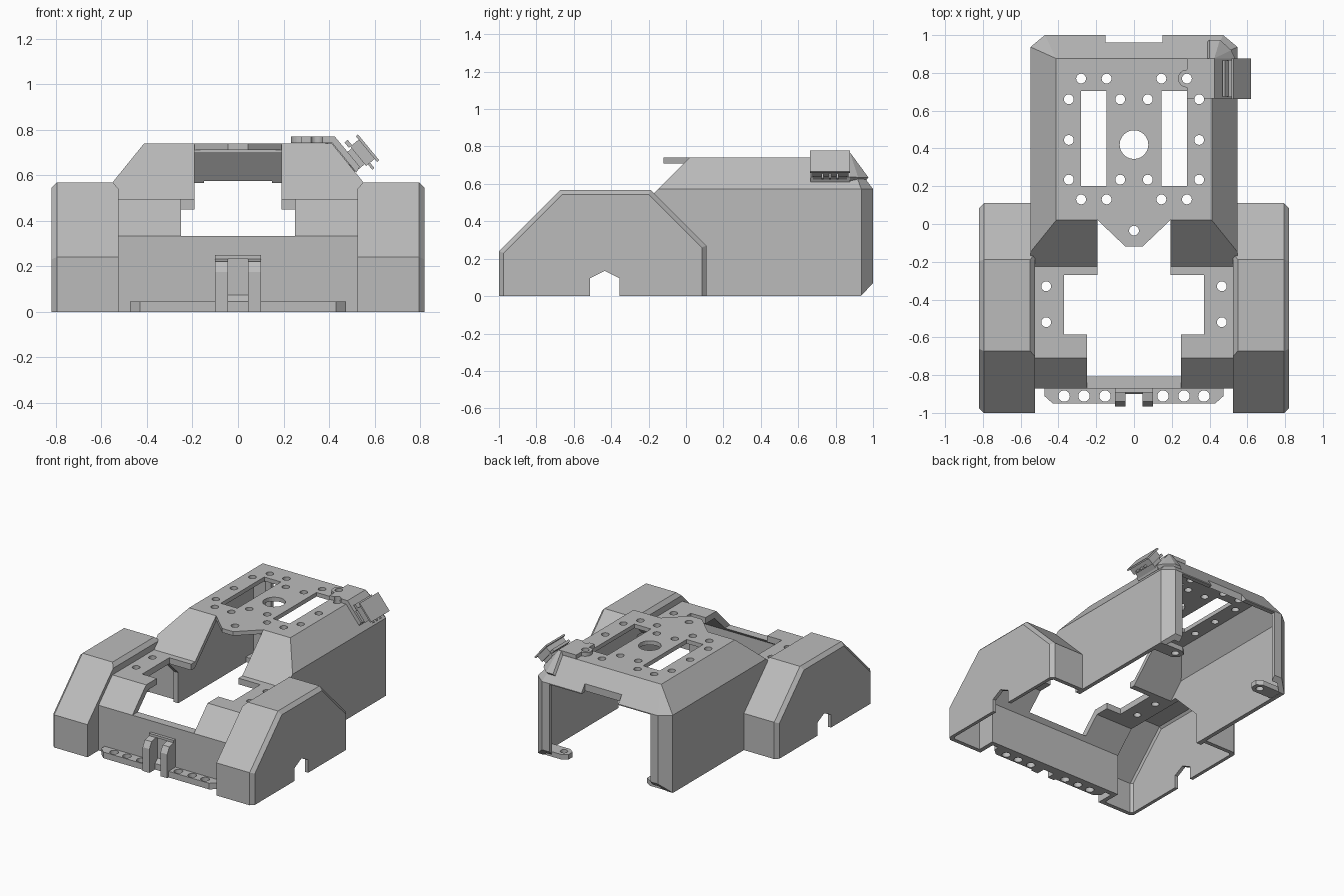
import bpy, bmesh, math
from mathutils import Matrix, Vector

if "Cube" in bpy.data.objects:
    bpy.data.objects.remove(bpy.data.objects["Cube"])

grey = bpy.data.materials.new("plain grey")
grey.use_nodes = True
GREY = (0.5, 0.5, 0.5, 1)
grey.diffuse_color = GREY
grey.node_tree.nodes["Principled BSDF"].inputs["Base Color"].default_value = GREY


def finish(name, bm):
    bmesh.ops.recalc_face_normals(bm, faces=bm.faces)
    me = bpy.data.meshes.new(name)
    bm.to_mesh(me)
    bm.free()
    me.materials.append(grey)
    ob = bpy.data.objects.new(name, me)
    bpy.context.collection.objects.link(ob)
    return ob


def loft(name, rings):
    """Closed solid through matching rings of points."""
    bm = bmesh.new()
    vs = [[bm.verts.new(p) for p in ring] for ring in rings]
    n = len(vs[0])
    for a, b in zip(vs, vs[1:]):
        for i in range(n):
            j = (i + 1) % n
            bm.faces.new((a[i], a[j], b[j], b[i]))
    bm.faces.new(vs[0])
    bm.faces.new(vs[-1])
    return finish(name, bm)


def side_prism(name, profile, x0, x1):
    return loft(name, [[(x, y, z) for y, z in profile] for x in (x0, x1)])


def plan_prism(name, outline, z0, z1):
    return loft(name, [[(x, y, z) for x, y in outline] for z in (z0, z1)])


def box(name, x0, x1, y0, y1, z0, z1):
    return plan_prism(name, [(x0, y0), (x1, y0), (x1, y1), (x0, y1)], z0, z1)


def hull(name, points):
    bm = bmesh.new()
    for p in points:
        bm.verts.new(p)
    bmesh.ops.convex_hull(bm, input=bm.verts)
    bmesh.ops.dissolve_limit(bm, angle_limit=0.01, verts=bm.verts, edges=bm.edges)
    return finish(name, bm)


def drills(name, spots, z0, z1):
    """Upright cylinders (x, y, radius) in one object."""
    bm = bmesh.new()
    for x, y, r in spots:
        bmesh.ops.create_cone(bm, cap_ends=True, segments=24, radius1=r, radius2=r, depth=z1 - z0,
                              matrix=Matrix.Translation((x, y, (z0 + z1) / 2)))
    return finish(name, bm)


def combine(target, tool, op="DIFFERENCE", keep=False):
    mod = target.modifiers.new(op.lower(), "BOOLEAN")
    mod.operation, mod.solver, mod.object = op, "EXACT", tool
    bpy.context.view_layer.objects.active = target
    bpy.ops.object.modifier_apply(modifier=mod.name)
    if not keep:
        bpy.data.objects.remove(tool)


# Outer solids of the cover: rear cabin, low front, two fenders
def cabin(name, d, low):
    """Cabin solid, inset by d, down to height low."""
    pts = []
    k = d * 1.4
    for s in (-1, 1):
        top = 0.74 - d
        pts += [(s * (0.412 - d * 0.45), 0.02 + k - d, top), (s * (0.412 - d * 0.45), 0.876 - d * 0.5, top)]
        waist = 0.572 - d * 0.4
        pts += [(s * (0.548 - d), waist - 0.72 + k, waist)]
        for z in (waist, low):
            pts += [(s * (0.548 - d), 0.937 - d * 0.5, z), (s * (0.472 - d * 0.5), 1 - d, z)]
        for z in (0.495 - d * 1.5, low):
            pts += [(s * (0.548 - d), -0.225 + k - d * 1.5, z)]
    return hull(name, pts)


T = 0.03
body = cabin("body_cover", 0, 0)
front = side_prism("front", [(-.87, 0), (-.87, .333), (-.71, .495), (.04, .495), (.04, 0)], -.535, .535)
combine(body, front, "UNION")


def fender_ring(x, y0, y1, base, side, top, low):
    """Six-sided fender profile; slopes run at 45 degrees."""
    cut = top - side
    rear = y1 - (top - base)
    return [(x, y0, low), (x, y0, side), (x, y0 + cut, top), (x, rear, top), (x, y1, base), (x, y1, low)]


for s in (-1, 1):
    outer = [fender_ring(s * .525, -1, .11, .27, .24, .54, 0),
             fender_ring(s * .55, -1, .11, .27, .24, .568, 0),
             fender_ring(s * .795, -1, .11, .27, .24, .568, 0),
             fender_ring(s * .82, -.975, .085, .26, .23, .543, 0)]
    combine(body, loft("fender", outer), "UNION")

# Hollow out the inside
combine(body, cabin("cabin_hollow", T, -.1))
for s in (-1, 1):
    inner = [fender_ring(s * x, -1 + T + e, .11 - T - e, .255, .228, .538 - e, -.1)
             for x, e in ((.557, 0), (.78, 0), (.795, .015))]
    combine(body, loft("fender_hollow", inner))
combine(body, side_prism("front_hollow", [(-.835, -.1), (-.835, .305), (-.69, .45), (-.18, .45),
                                          (.045, .225), (.045, -.1)], -.6, .6))

# Openings: front bay, cabin front, rear door, rear notch
for x, y0, y1, z0, z1 in [(.25, -1, -.5, .333, 1), (.37, -.585, -.27, .4, 1), (.192, -.4, .02, .3, 1),
                          (.41, .7, 1.2, -.2, .565), (.15, .96, 1.2, .5, .9)]:
    combine(body, box("opening", -x, x, y0, y1, z0, z1))
for s in (-1, 1):
    combine(body, box("roof_slot", s * .145, s * .28, .2, .705, .6, .9))
    combine(body, side_prism("wheel_notch", [(-.513, -.1), (-.513, .095), (-.435, .135), (-.355, .095),
                                             (-.355, -.1)], s * .7, s * .9))
combine(body, side_prism("post_bevel", [(.885, -.054), (1.05, .124), (1.05, -.054)], -.7, .7))

# Mounting holes
R = 0.026
spots = [(0, .42, .076)]
for s in (-1, 1):
    for x, y in [(.28, .77), (.145, .77), (.345, .66), (.073, .66), (.345, .445), (.345, .235),
                 (.073, .235), (.28, .13), (.145, .13), (.465, -.33), (.465, -.52)]:
        spots.append((s * x, y, R))
holes = drills("hole_cutter", spots, .42, .9)
holes.hide_render = True
combine(body, holes, keep=True)

# Roof tongue over the cabin front
tongue = plan_prism("roof_tongue", [(-.192, .02), (-.045, -.12), (.045, -.12), (.192, .02)], .71, .74)
combine(tongue, drills("tongue_hole", [(0, -.035, R)], .6, .9))

# Rear fixing tabs
for s, side in ((-1, "right"), (1, "left")):
    tab = plan_prism(side + "_rear_tab", [(s * x, y) for x, y in
                     [(.53, .83), (.36, .83), (.32, .86), (.32, .91), (.36, .935), (.53, .935)]], .003, .04)
    combine(tab, drills("tab_hole", [(s * .375, .882, R)], -.1, .1))

# Front bumper rail with hook arms
for s, side in ((-1, "right"), (1, "left")):
    rail = plan_prism(side + "_bumper_rail", [(s * x, y) for x, y in
                      [(.09, -.868), (.475, -.868), (.475, -.91), (.43, -.95), (.09, -.95)]], 0, .045)
    combine(rail, drills("rail_holes", [(s * x, -.911, .03) for x in (.153, .265, .37)], -.1, .1))
    side_prism(side + "_hook_arm", [(-.868, 0), (-.965, 0), (-.965, .175), (-.94, .22), (-.89, .232),
                                    (-.868, .232)], s * .045, s * .1)
box("hook_cap", -.1, .1, -.892, -.868, .232, .25)
side_prism("hook_foot", [(-.868, 0), (-.9, 0), (-.9, .045), (-.868, .075)], -.045, .045)

# Sensor mount on the roof's left rear edge
mount = loft("sensor_mount", [[(x, y, z) for x, z in [(.28, .741), (.28, .77), (.425, .77), (.535, .637),
                               (.52, .611), (.414, .741)]] for y in (.665, .876)])
combine(mount, drills("mount_boss", [(.28, .77, .047)], .742, .769), "UNION")
combine(mount, holes)
skirt = [(.40, .877, .768), (.425, .877, .768), (.40, .975, .635), (.455, .975, .635), (.515, .92, .635),
         (.535, .877, .637)]
hull("mount_skirt", skirt + [(x - .015, y - .015, z - .02) for x, y, z in skirt])

# Sensor pieces in a frame tilted with the cabin side: u down the slope, n outward
u = Vector((.636, 0, -.772))
n = Vector((.772, 0, .636))
centre = Vector((.545, .77, .697))


def tilted_box(name, u0, u1, y0, y1, n0, n1):
    return loft(name, [[centre + u * a + n * c + Vector((0, b, 0))
                        for a, b in ((u0, y0), (u1, y0), (u1, y1), (u0, y1))] for c in (n0, n1)])


tilted_box("sensor_stand", -.045, .045, -.09, .09, -.06, -.02)
tilted_box("sensor_housing", -.055, .055, -.098, .098, -.022, .026)
tilted_box("sensor_face", -.075, .072, -.107, .107, .026, .038)
tilted_box("sensor_back_plate", -.085, -.055, -.095, .095, -.03, -.012)
for y in (-.04, 0, .04):
    tilted_box("sensor_pin", .055, .085, y - .006, y + .006, -.012, 0)
